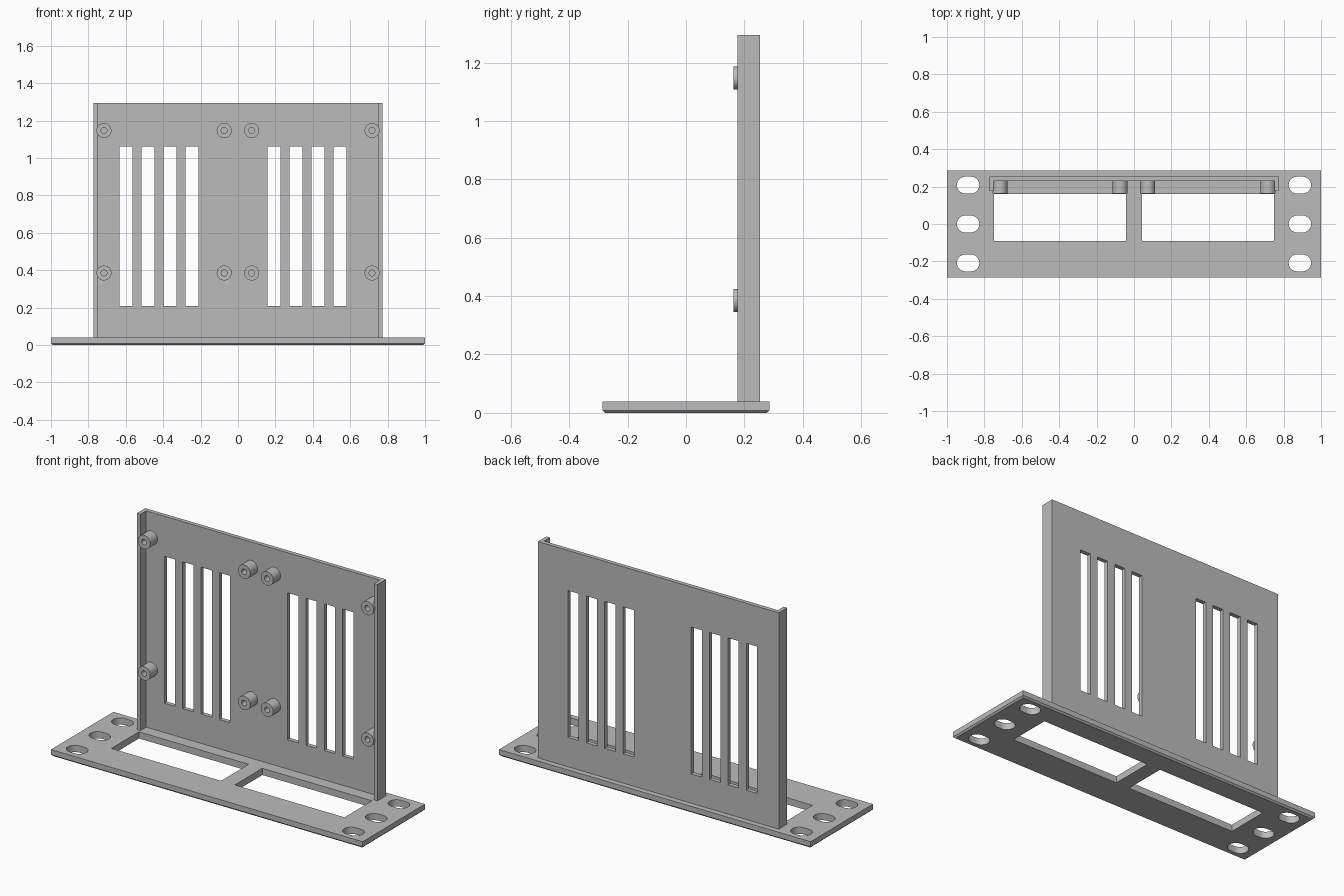
import bpy
import bmesh
from math import pi, cos, sin, radians
from mathutils import Vector

if "Cube" in bpy.data.objects:
    bpy.data.objects.remove(bpy.data.objects["Cube"], do_unlink=True)

grey = bpy.data.materials.new("plain_grey")
grey.use_nodes = True
grey.diffuse_color = (0.5, 0.5, 0.5, 1)
grey.node_tree.nodes["Principled BSDF"].inputs["Base Color"].default_value = (0.5, 0.5, 0.5, 1)

# Main dimensions
BASE_TOP, BASE_DEPTH, CHAMFER = 0.039, 0.286, 0.009
WALL_X, WALL_FRONT, WALL_FACE, WALL_BACK, WALL_TOP = 0.773, 0.176, 0.229, 0.2535, 1.294
LIP = 0.023


def add_prism(bm, outline, z0, z1):
    """Extrude an xy outline from z0 to z1."""
    face = bm.faces.new([bm.verts.new((x, y, z0)) for x, y in outline])
    side = bmesh.ops.extrude_face_region(bm, geom=[face])["geom"]
    verts = [v for v in side if isinstance(v, bmesh.types.BMVert)]
    bmesh.ops.translate(bm, vec=Vector((0, 0, z1 - z0)), verts=verts)


def rect(x0, x1, y0, y1):
    return [(x0, y0), (x1, y0), (x1, y1), (x0, y1)]


def obround(cx, cy, radius, half_straight, n=16):
    points = []
    for sign, start in ((1, -pi / 2), (-1, pi / 2)):
        for i in range(n + 1):
            a = start + pi * i / n
            points.append((cx + sign * half_straight + radius * cos(a), cy + radius * sin(a)))
    return points


def make_object(name, bm):
    bmesh.ops.recalc_face_normals(bm, faces=bm.faces[:])
    mesh = bpy.data.meshes.new(name)
    bm.to_mesh(mesh)
    bm.free()
    mesh.materials.append(grey)
    obj = bpy.data.objects.new(name, mesh)
    bpy.context.collection.objects.link(obj)
    return obj


def cut(obj, cutter_bm):
    """Subtract the cutter and bake the result."""
    cutter = make_object("cutter", cutter_bm)
    cutter.hide_render = True
    mod = obj.modifiers.new("holes", "BOOLEAN")
    mod.operation, mod.solver, mod.object = "DIFFERENCE", "EXACT", cutter
    graph = bpy.context.evaluated_depsgraph_get()
    mesh = bpy.data.meshes.new_from_object(obj.evaluated_get(graph))
    obj.modifiers.clear()
    obj.data = mesh
    bpy.data.objects.remove(cutter, do_unlink=True)


def shade(obj):
    bpy.ops.object.select_all(action="DESELECT")
    obj.select_set(True)
    bpy.context.view_layer.objects.active = obj
    bpy.ops.object.shade_smooth_by_angle(angle=radians(30))


# Base plate with a chamfered lower edge
bm = bmesh.new()
add_prism(bm, rect(-1, 1, -BASE_DEPTH, BASE_DEPTH), 0, BASE_TOP)
bottom = [e for e in bm.edges if all(v.co.z < 0.001 for v in e.verts)]
bmesh.ops.bevel(bm, geom=bottom, offset=CHAMFER, segments=1, affect="EDGES")
base_plate = make_object("base_plate", bm)

# Two openings and six mounting slots in the base
bm = bmesh.new()
for side in (-1, 1):
    x0, x1 = sorted((side * 0.044, side * 0.748))
    add_prism(bm, rect(x0, x1, -0.092, 0.16), -0.1, 0.1)
    for y in (-0.208, 0, 0.208):
        add_prism(bm, obround(side * 0.887, y, 0.045, 0.015), -0.1, 0.1)
cut(base_plate, bm)
shade(base_plate)

# Upright wall: shallow channel with side lips facing forward
bm = bmesh.new()
inner = WALL_X - LIP
half = [(WALL_X, WALL_BACK), (WALL_X, WALL_FRONT), (inner, WALL_FRONT), (inner, WALL_FACE)]
add_prism(bm, half + [(-x, y) for x, y in reversed(half)], BASE_TOP, WALL_TOP)
back_wall = make_object("back_wall", bm)

# Two groups of four vertical vents
bm = bmesh.new()
for first in (-0.599, 0.192):
    for i in range(4):
        x = first + i * 0.118
        add_prism(bm, rect(x - 0.0345, x + 0.0345, 0.2, 0.3), 0.209, 1.061)
cut(back_wall, bm)

# Hollow standoffs on the front of the wall
SEGMENTS = 32
profile = [(0.04, WALL_FACE), (0.04, 0.162), (0.016, 0.162), (0.016, WALL_FACE)]
for row, z in (("lower", 0.385), ("upper", 1.147)):
    for column, x in enumerate((-0.7165, -0.074, 0.073, 0.7165)):
        bm = bmesh.new()
        rings = [[bm.verts.new((x + r * cos(2 * pi * i / SEGMENTS), y,
                                z + r * sin(2 * pi * i / SEGMENTS)))
                  for i in range(SEGMENTS)] for r, y in profile]
        for k, ring in enumerate(rings):
            following = rings[(k + 1) % len(rings)]
            for i in range(SEGMENTS):
                j = (i + 1) % SEGMENTS
                bm.faces.new((ring[i], ring[j], following[j], following[i]))
        shade(make_object(f"standoff_{row}_{column + 1}", bm))
